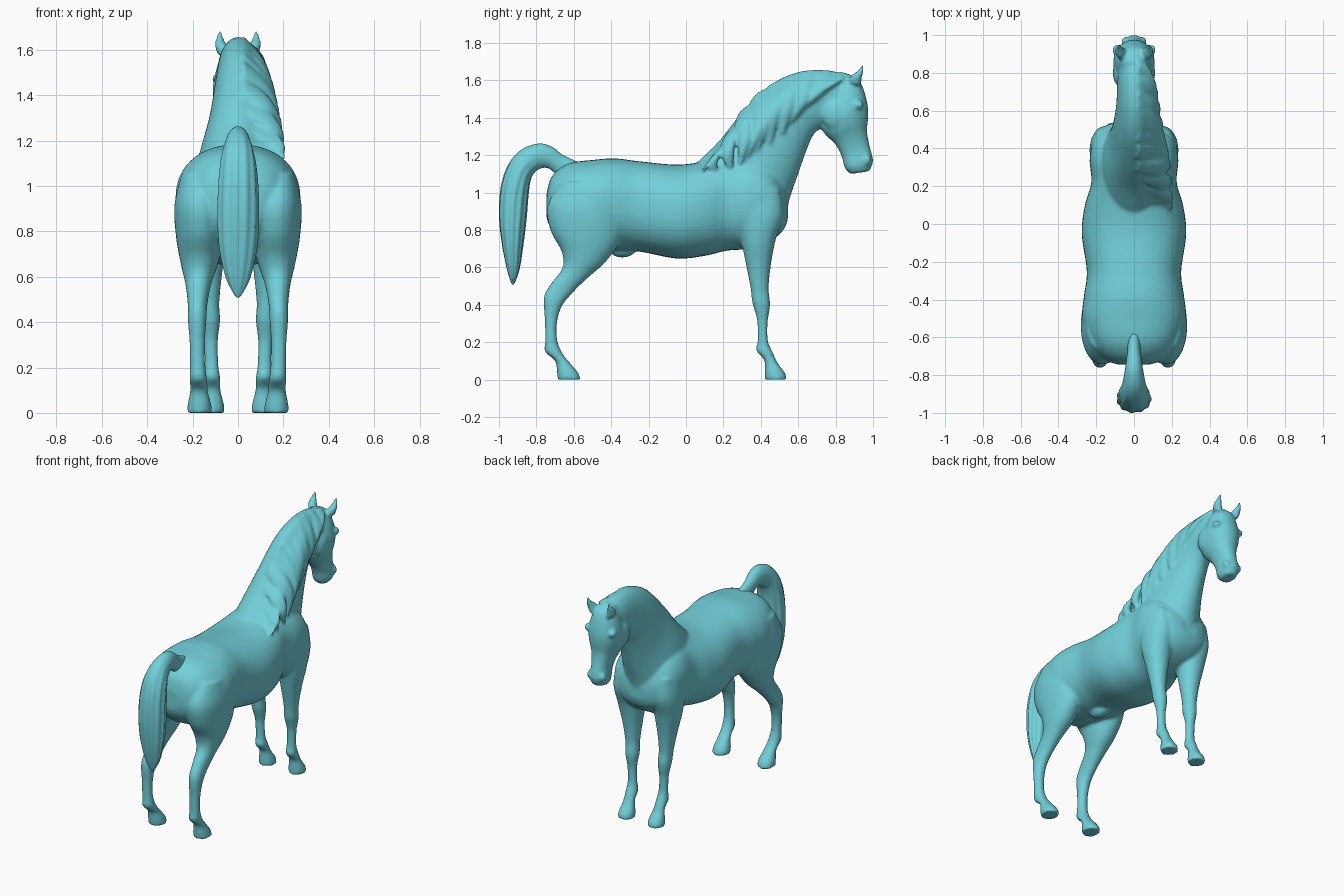
import bpy, bmesh, math
from mathutils import Vector

teal = bpy.data.materials.new("teal")
teal.diffuse_color = (0.17, 0.63, 0.70, 1)


def spline(keys, t):
    """Catmull-Rom through a list of number tuples, t in 0..1."""
    f = t * (len(keys) - 1)
    i = min(int(f), len(keys) - 2)
    f -= i
    a, b, c, d = (keys[max(0, min(len(keys) - 1, i + k))] for k in (-1, 0, 1, 2))
    return [0.5 * (2 * q + (r - p) * f + (2 * p - 5 * q + 4 * r - s) * f * f
            + (3 * q - p - 3 * r + s) * f ** 3) for p, q, r, s in zip(a, b, c, d)]


def loft(name, frames, power=2.0, steps=6, n=40, groove=None):
    """Skin cross-sections, each given as centre, first half-axis, second half-axis."""
    bm = bmesh.new()
    rings, total = [], steps * (len(frames) - 1)
    for k in range(total + 1):
        g = spline(frames, k / total)
        c, u, v = Vector(g[:3]), Vector(g[3:6]), Vector(g[6:9])
        ring = []
        for j in range(n):
            a = 2 * math.pi * j / n
            ca, sa = math.cos(a), math.sin(a)
            r = groove(a, k / total) if groove else 1
            ca, sa = (math.copysign(abs(q) ** (2 / power), q) * r for q in (ca, sa))
            ring.append(bm.verts.new(c + u * ca + v * sa))
        rings.append(ring)
    for p, q in zip(rings, rings[1:]):
        for j in range(n):
            bm.faces.new((p[j], p[(j + 1) % n], q[(j + 1) % n], q[j]))
    bm.faces.new(rings[0][::-1])
    bm.faces.new(rings[-1])
    bmesh.ops.recalc_face_normals(bm, faces=bm.faces)
    mesh = bpy.data.meshes.new(name)
    bm.to_mesh(mesh)
    bm.free()
    ob = bpy.data.objects.new(name, mesh)
    bpy.context.collection.objects.link(ob)
    return ob


def side(rings, s=1):
    """Side-view outline pairs (y1, z1, y2, z2, half width, x) to frames."""
    out = []
    for y1, z1, y2, z2, w, x in rings:
        out.append((s * x, (y1 + y2) / 2, (z1 + z2) / 2,
                    0, (y1 - y2) / 2, (z1 - z2) / 2, w, 0, 0))
    return out


def ball(name, loc, size):
    bpy.ops.mesh.primitive_uv_sphere_add(segments=24, ring_count=16, location=loc)
    ob = bpy.context.object
    ob.name, ob.scale = name, size
    return ob


parts = []

# torso: y, top, bottom, half width
torso = [(-.745, 1.0, .86, .08), (-.715, 1.09, .80, .16), (-.63, 1.155, .73, .235),
         (-.5, 1.175, .70, .275), (-.38, 1.183, .69, .265), (-.25, 1.168, .685, .25),
         (-.05, 1.15, .648, .277), (.1, 1.168, .662, .26), (.22, 1.2, .69, .226),
         (.34, 1.2, .70, .235), (.45, 1.15, .74, .215), (.52, 1.05, .80, .15),
         (.545, .97, .86, .07)]
parts.append(loft("torso", side([(y, t, y, b, w, 0) for y, t, b, w in torso]), 2.3))
parts.append(ball("sheath", (0, -.34, .695), (.05, .07, .042)))

# neck: crest to throat
parts.append(loft("neck", side([
    (.0, 1.10, .46, .76, .19, 0), (.08, 1.18, .525, .85, .19, 0),
    (.18, 1.28, .555, .97, .17, 0), (.30, 1.43, .60, 1.10, .135, .005),
    (.45, 1.575, .65, 1.24, .11, .005), (.60, 1.645, .69, 1.32, .098, .005),
    (.75, 1.655, .76, 1.36, .088, .0), (.86, 1.63, .84, 1.40, .075, 0)])))

# head: forehead line to jaw line
parts.append(loft("head", side([
    (.86, 1.64, .78, 1.57, .055, 0), (.93, 1.595, .745, 1.45, .09, 0),
    (.965, 1.50, .722, 1.36, .11, 0), (.975, 1.42, .745, 1.31, .10, 0),
    (.968, 1.33, .795, 1.262, .073, 0), (.982, 1.25, .83, 1.20, .058, 0),
    (1.0, 1.17, .85, 1.13, .06, 0), (.98, 1.115, .88, 1.10, .042, 0)]), 2.2))

for s in (-1, 1):
    # front leg: front line to back line
    parts.append(loft("front_leg", side([
        (.50, 1.02, .24, 1.02, .06, .16), (.52, .88, .26, .88, .09, .145),
        (.48, .75, .295, .74, .085, .138), (.455, .62, .32, .62, .063, .132),
        (.442, .49, .345, .49, .045, .127), (.45, .40, .355, .41, .043, .122),
        (.437, .31, .38, .32, .031, .12), (.438, .21, .383, .21, .031, .117),
        (.462, .15, .376, .155, .037, .115), (.49, .09, .418, .105, .037, .113),
        (.53, .035, .422, .04, .05, .112), (.54, 0, .422, 0, .053, .112)], s), 2.1))
    # hind leg: front line to back line
    parts.append(loft("hind_leg", side([
        (-.38, 1.04, -.66, 1.06, .07, .18), (-.33, .90, -.74, .93, .11, .17),
        (-.35, .75, -.725, .80, .105, .168), (-.43, .63, -.665, .685, .082, .17),
        (-.53, .54, -.66, .60, .057, .175), (-.61, .46, -.725, .51, .044, .178),
        (-.665, .39, -.76, .44, .041, .18), (-.69, .30, -.755, .32, .034, .18),
        (-.688, .21, -.753, .21, .034, .178), (-.66, .14, -.753, .15, .039, .175),
        (-.62, .09, -.70, .10, .04, .172), (-.575, .035, -.69, .04, .052, .17),
        (-.565, 0, -.685, 0, .055, .17)], s), 2.1))
    # ear
    parts.append(loft("ear", side([
        (.935, 1.57, .865, 1.59, .028, .062), (.94, 1.61, .882, 1.625, .027, .074),
        (.948, 1.645, .915, 1.65, .018, .08), (.952, 1.685, .942, 1.685, .006, .08)], s)))
    # eye, cheek, nostril
    parts.append(ball("eye", (s * .093, .92, 1.47), (.022, .03, .024)))
    parts.append(ball("cheek", (s * .07, .80, 1.42), (.042, .075, .085)))
    parts.append(ball("nostril", (s * .043, .965, 1.175), (.024, .026, .03)))

# mane: flattened locks from the crest down the +x side of the neck
crest = [(.13, 1.20), (.26, 1.36), (.40, 1.52), (.55, 1.615), (.68, 1.64), (.80, 1.63)]
hem = [(.10, 1.10), (.22, 1.13), (.34, 1.18), (.44, 1.26), (.55, 1.37), (.70, 1.49)]
reach = [(.185,), (.178,), (.16,), (.14,), (.115,), (.095,)]
for i in range(11):
    t = i / 10
    (y0, z0), (y1, z1), (x1,) = spline(crest, t), spline(hem, t), spline(reach, t)
    along = Vector((0, .8, .6)) if t < .5 else Vector((0, .95, .2))
    keys = []
    for f, x, w, th in ((0, .015, .05, .02), (.3, .68 * x1, .055, .028),
                        (.65, x1 * .98, .045, .03), (1, x1, .015, .012)):
        wave = .02 * math.sin(f * 5 + i * 1.3)
        c = (x, y0 + (y1 - y0) * f + wave, z0 + (z1 - z0) * f ** 1.1)
        out = Vector((.6, 0, .8)) if f < .2 else Vector((.95, 0, .25))
        keys.append((*c, *(along * w), *(out * th)))
    parts.append(loft("mane_lock", keys, n=20))

# fuse the parts into one smooth sculpted skin
bpy.ops.object.select_all(action='DESELECT')
for ob in parts:
    ob.select_set(True)
horse = parts[0]
bpy.context.view_layer.objects.active = horse
bpy.ops.object.join()
horse.name = "horse_body"
remesh = horse.modifiers.new("fuse", 'REMESH')
remesh.mode = 'VOXEL'
remesh.voxel_size = 0.009
smooth = horse.modifiers.new("soften", 'SMOOTH')
smooth.factor, smooth.iterations = 0.5, 8
for m in ("fuse", "soften"):
    bpy.ops.object.modifier_apply(modifier=m)

# tail: arched dock and hanging hair with combed grooves
tail = loft("tail", side([
    (-.58, 1.165, -.64, 1.06, .035, 0), (-.655, 1.20, -.695, 1.10, .035, 0),
    (-.72, 1.247, -.735, 1.13, .042, 0), (-.79, 1.262, -.775, 1.13, .05, 0),
    (-.88, 1.23, -.812, 1.105, .062, 0), (-.95, 1.15, -.832, 1.06, .078, 0),
    (-.99, 1.03, -.843, .98, .088, 0), (-1.0, .88, -.853, .86, .092, 0),
    (-.985, .73, -.87, .72, .083, 0), (-.96, .60, -.888, .60, .055, 0),
    (-.94, .53, -.91, .53, .022, 0), (-.93, .508, -.922, .508, .005, 0)]), n=72,
    groove=lambda a, t: 1 + .035 * min(1, max(0, (t - .3) * 4)) * (math.cos(11 * a + 3 * t) - .5))

# colour and smooth shading
for ob in (horse, tail):
    ob.data.materials.clear()
    ob.data.materials.append(teal)
    for p in ob.data.polygons:
        p.material_index = 0
        p.use_smooth = True
